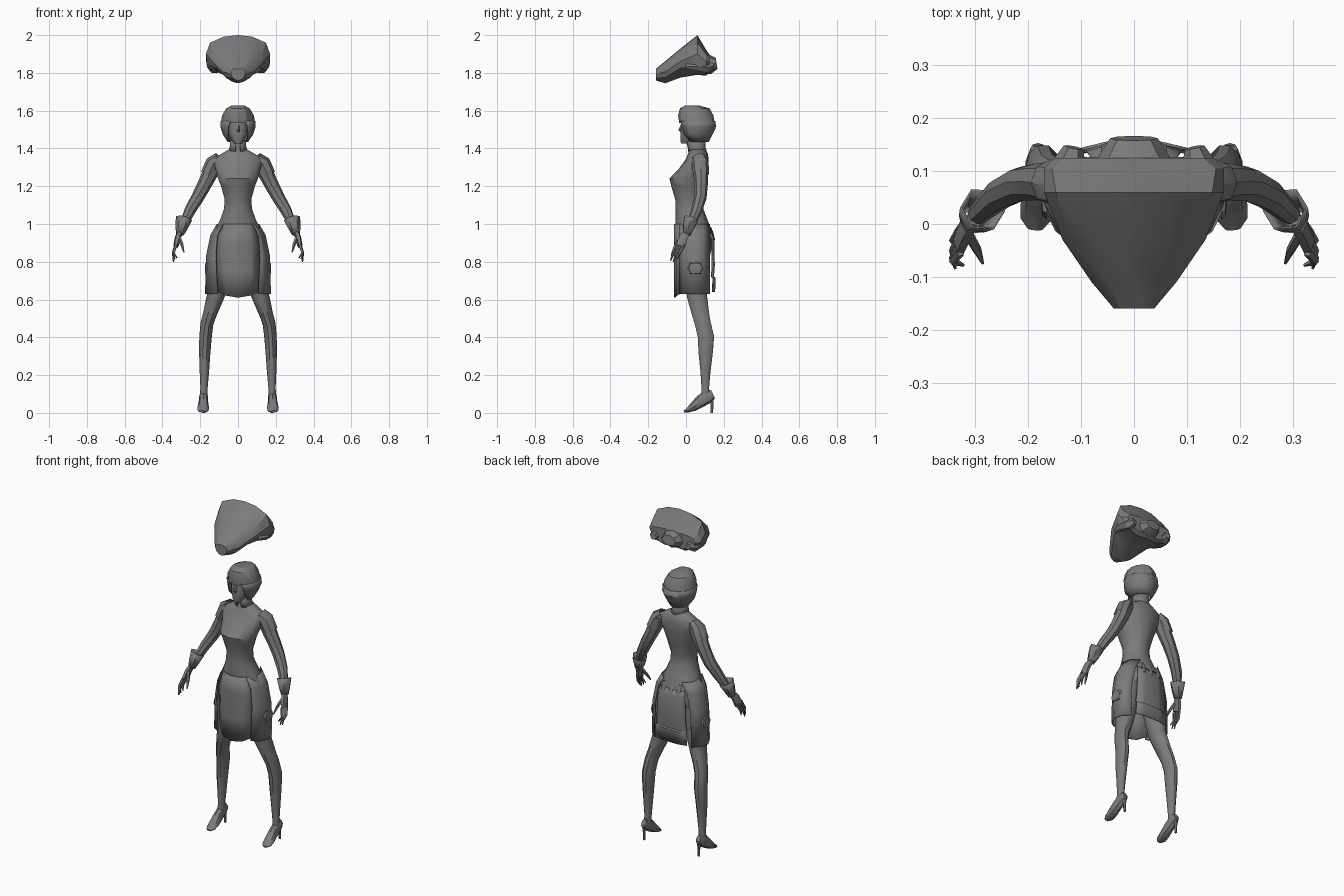
import bpy, bmesh, math
from mathutils import Vector as V

grey = bpy.data.materials.new("mid_grey")
grey.diffuse_color = (0.2, 0.2, 0.2, 1)


def skin(name, rings, closed=True, caps=True, mirror=False, thick=0, angle=40):
    """Bridge equal-length point rows into a surface."""
    bm = bmesh.new()
    rows = [[bm.verts.new(p) for p in r] for r in rings]
    n = len(rows[0])
    for a, b in zip(rows, rows[1:]):
        for i in range(n if closed else n - 1):
            j = (i + 1) % n
            bm.faces.new((a[i], a[j], b[j], b[i]))
    if closed and caps:
        bm.faces.new(rows[0])
        bm.faces.new(rows[-1])
    bmesh.ops.recalc_face_normals(bm, faces=bm.faces)
    me = bpy.data.meshes.new(name)
    bm.to_mesh(me)
    bm.free()
    me.materials.append(grey)
    ob = bpy.data.objects.new(name, me)
    bpy.context.collection.objects.link(ob)
    bpy.ops.object.select_all(action='DESELECT')
    bpy.context.view_layer.objects.active = ob
    ob.select_set(True)
    bpy.ops.object.shade_smooth_by_angle(angle=math.radians(angle))
    if thick:
        m = ob.modifiers.new("thickness", 'SOLIDIFY')
        m.thickness, m.offset = thick, 0
    if mirror:
        ob.modifiers.new("mirror", 'MIRROR').use_mirror_merge = False
    return ob


def level(z, hw, front, back, n=14, a0=-90, a1=270, full=True):
    """Horizontal oval, or an arc of it, between a front and back depth."""
    cy, ry = (front + back) / 2, (back - front) / 2
    out = []
    for i in range(n):
        t = math.radians(a0 + (a1 - a0) * i / (n if full else n - 1))
        out.append((hw * math.cos(t), cy + ry * math.sin(t), z))
    return out


def tube(name, path, n=8, **kw):
    """Oval tube along (x, y, z, half width, half depth) stations."""
    pts = [V(p[:3]) for p in path]
    rings = []
    for k, p in enumerate(path):
        t = (pts[min(k + 1, len(pts) - 1)] - pts[max(k - 1, 0)]).normalized()
        u = (V((1, 0, 0)) - t * t.x).normalized()
        v = t.cross(u)
        rings.append([pts[k] + u * p[3] * math.cos(2 * math.pi * i / n)
                      + v * p[4] * math.sin(2 * math.pi * i / n) for i in range(n)])
    return skin(name, rings, **kw)


# Fitted dress body
skin("dress_body", [level(*r) for r in (
    (1.40, .040, .02, .10), (1.375, .085, .012, .115), (1.345, .135, .0, .12),
    (1.29, .122, -.04, .12), (1.24, .108, -.088, .115), (1.20, .092, -.078, .108),
    (1.13, .072, -.057, .09), (1.08, .076, -.055, .092), (1.02, .098, -.056, .115),
    (.96, .130, -.052, .138), (.88, .150, -.045, .138), (.80, .142, -.03, .12))])

# Skirt: front panel, rear flap and side panels
skin("skirt_front_panel", [
    [(x * w, y, z + drop * abs(x) ** 2) for x, y in
     ((-1, -.015), (-.6, -.05), (0, -.06), (.6, -.05), (1, -.015))]
    for z, w, drop in ((1.0, .085, 0), (.9, .115, 0), (.75, .112, 0), (.61, .105, .03))],
    closed=False, thick=.005)
skin("skirt_rear_flap", [
    [(x * w, y + (0 if abs(x) < 1 else -.012), z) for x in (-1, -.5, 0, .5, 1)]
    for z, w, y in ((.95, .08, .135), (.92, .088, .148), (.78, .095, .15), (.72, .1, .146),
                    (.715, .1, .154), (.64, .105, .152))], closed=False, thick=.005)
skin("skirt_side_panel", [
    [(x0 + dx, y, z) for dx, y in ((-f, -.035), (-.025, -.012), (0, .04), (-.012, .09), (-.05, .125))]
    for z, x0, f in ((1.0, .11, .03), (.94, .144, .035), (.83, .167, .05), (.63, .172, .065))],
    closed=False, mirror=True, thick=.005)
skin("side_panel_knot", [[(x, .05 + r * math.cos(i * math.pi / 4),
                           .765 + (r * .8 + .008 * (i % 2)) * math.sin(i * math.pi / 4)) for i in range(8)]
                         for x, r in ((.164, .042), (.173, .035), (.176, .012))], mirror=True, angle=25)
for x in (-.05, 0, .05):
    tube("rear_belt_loop", [(x, .128, .985, .012, .004), (x, .142, .95, .012, .004),
                            (x, .15, .915, .01, .004)], n=4)

# Legs and heeled shoes
tube("leg", [(.088, .055, .86, .065, .068), (.098, .055, .75, .062, .066),
             (.118, .058, .62, .047, .056), (.15, .078, .52, .036, .047),
             (.165, .09, .47, .034, .044), (.172, .106, .40, .033, .045),
             (.176, .104, .32, .030, .040), (.178, .103, .22, .025, .028),
             (.180, .102, .13, .019, .021), (.182, .105, .085, .021, .027)],
     n=10, mirror=True)
tube("shoe", [(.181, .142, .10, .015, .025), (.182, .118, .088, .023, .036),
              (.183, .075, .060, .025, .033), (.184, .04, .032, .030, .024),
              (.185, .01, .014, .030, .013), (.187, -.01, .007, .014, .006)], mirror=True)
tube("shoe_heel", [(.181, .134, .09, .015, .018), (.181, .137, .05, .008, .009),
                   (.181, .137, 0, .008, .008)], n=6, mirror=True)

# Arms with capped sleeves and flared cuffs
tube("arm", [(.115, .075, 1.335, .036, .04), (.142, .078, 1.28, .042, .04),
             (.182, .080, 1.20, .037, .035), (.214, .076, 1.14, .034, .033),
             (.255, .055, 1.07, .030, .029), (.296, .018, .98, .02, .02)], mirror=True)
tube("cap_sleeve", [(.10, .068, 1.352, .03, .038), (.13, .075, 1.325, .041, .045),
                    (.157, .079, 1.262, .042, .043)], mirror=True, caps=False)
tube("cuff", [(.286, .028, 1.03, .042, .042), (.298, .014, .985, .032, .032),
              (.308, .004, .945, .019, .022)], n=6, mirror=True, caps=False, thick=.004)
tube("palm", [(.302, .010, .965, .014, .016), (.318, -.012, .93, .016, .026),
              (.328, -.03, .885, .014, .030)], n=6, mirror=True)
for dy, tip in ((-.022, (.322, -.078, .82)), (-.006, (.338, -.083, .805)),
                (.008, (.342, -.068, .80)), (.022, (.334, -.045, .815))):
    x, y, z = tip
    tube("finger", [(.328, -.03 + dy, .892, .009, .010),
                    (.342, (y - .03 + dy) / 2 - .005, .848, .008, .008),
                    (x, y, z, .003, .003)], n=5, mirror=True)
tube("thumb", [(.312, -.022, .93, .010, .011), (.296, -.05, .89, .009, .009),
               (.286, -.074, .85, .003, .003)], n=5, mirror=True)

# Neck, stand-up collar and face
tube("neck", [(0, .06, 1.36, .034, .036), (0, .055, 1.47, .034, .038)], n=10)
skin("collar", [level(z, hw, f, b, 11, -75, 255, False) for z, hw, f, b in
                ((1.385, .05, .012, .108), (1.41, .042, .008, .10), (1.443, .042, .0, .103))],
     closed=False, thick=.004)
skin("face", [level(*r, 12) for r in (
    (1.425, .018, -.026, .02), (1.445, .036, -.03, .06), (1.48, .052, -.03, .08),
    (1.52, .058, -.026, .09), (1.56, .058, -.026, .10), (1.60, .04, .0, .09))])
tube("nose", [(0, -.022, 1.525, .005, .006), (0, -.03, 1.498, .010, .011),
              (0, -.026, 1.488, .008, .006)], n=5)

# Bobbed hair: crown plus side and back lengths
skin("hair_crown", [level(*r, 12) for r in (
    (1.627, .035, -.005, .07), (1.612, .062, -.032, .125), (1.575, .084, -.042, .145),
    (1.535, .091, -.036, .152))], angle=30)
skin("hair_lengths", [level(z, hw, f, b, 11, a, 180 - a, False) for z, hw, f, b, a in (
    (1.545, .091, -.038, .152, -64), (1.515, .09, -.036, .157, -57),
    (1.475, .078, -.03, .137, -48), (1.435, .052, -.005, .118, -30))],
     closed=False, thick=.006, angle=30)

# Floating angular headpiece, built as sections from back to front
half_sections = (
    (.125, ((0, 1.895), (.075, 1.89), (.13, 1.885), (.15, 1.86), (.125, 1.815), (.06, 1.80), (0, 1.805))),
    (.105, ((0, 1.925), (.08, 1.92), (.155, 1.90), (.17, 1.86), (.15, 1.825), (.07, 1.785), (0, 1.79))),
    (.060, ((0, 2.0), (.075, 1.992), (.148, 1.96), (.17, 1.90), (.165, 1.835), (.08, 1.80), (0, 1.79))),
    (-.03, ((0, 1.928), (.07, 1.925), (.122, 1.895), (.135, 1.86), (.115, 1.825), (.065, 1.785), (0, 1.775))),
    (-.11, ((0, 1.862), (.05, 1.858), (.072, 1.835), (.08, 1.805), (.065, 1.775), (.03, 1.753), (0, 1.745))),
    (-.16, ((0, 1.822), (.025, 1.82), (.036, 1.81), (.038, 1.795), (.03, 1.775), (.012, 1.762), (0, 1.76))))
skin("headpiece", [[(x, y, z) for x, z in h] + [(-x, y, z) for x, z in h[-2:0:-1]]
                   for y, h in half_sections], angle=30)
tube("headpiece_rear_knot", [(0, .09, 1.845, .075, .055), (0, .13, 1.845, .066, .05),
                             (0, .162, 1.85, .045, .03)], n=8, angle=30)
tube("headpiece_side_lobe", [(.115, .145, 1.835, .018, .018), (.122, .11, 1.83, .035, .034),
                             (.135, .05, 1.835, .032, .026), (.125, 0, 1.835, .015, .015)],
     n=6, mirror=True, angle=30)
